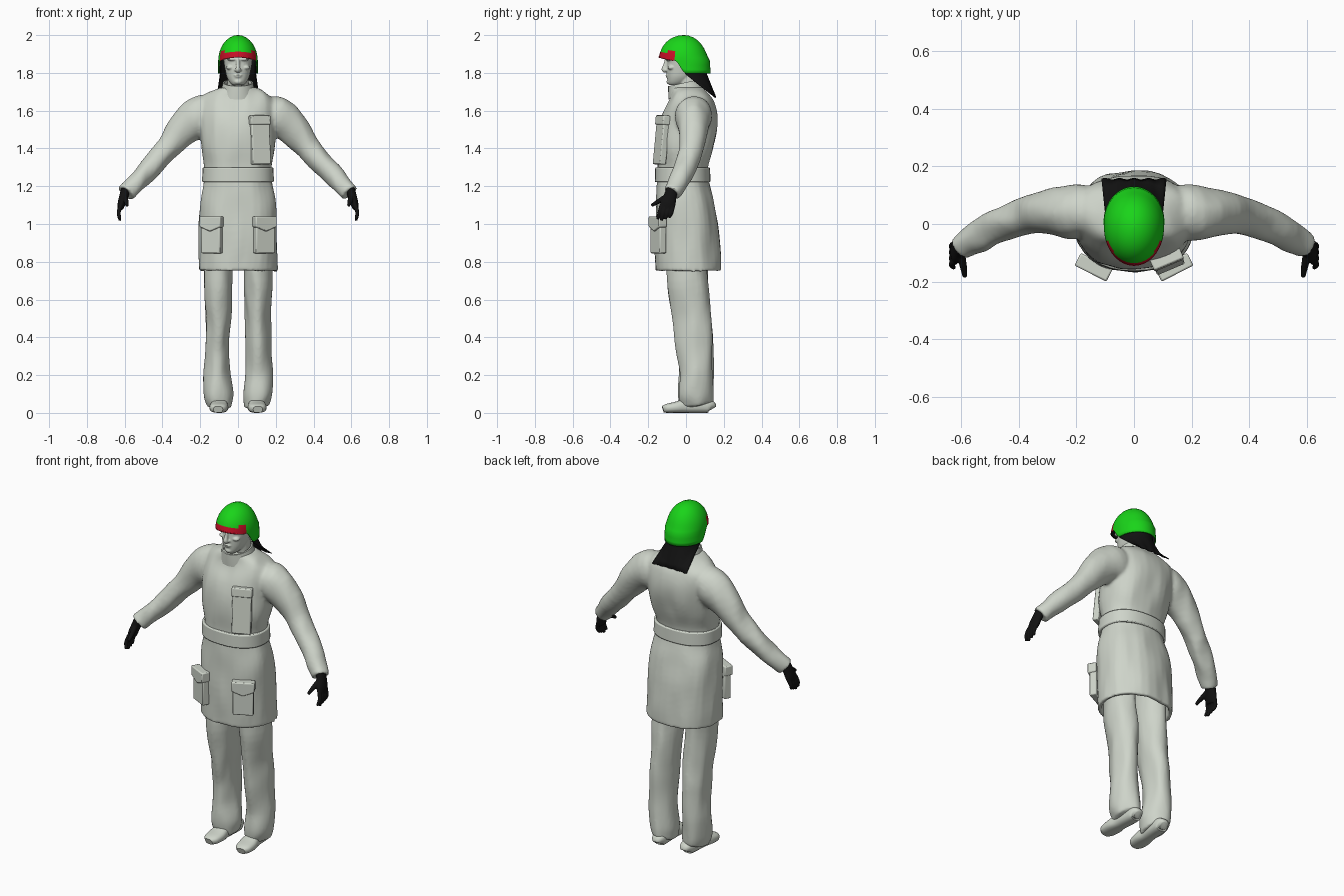
import bpy, bmesh, math
from mathutils import Vector, Matrix, noise

cube = bpy.data.objects.get("Cube")
if cube:
    bpy.data.objects.remove(cube, do_unlink=True)


def material(name, rgb):
    m = bpy.data.materials.new(name)
    m.use_nodes = True
    m.diffuse_color = (*rgb, 1)
    node = next(n for n in m.node_tree.nodes if n.type == 'BSDF_PRINCIPLED')
    node.inputs["Base Color"].default_value = (*rgb, 1)
    node.inputs["Roughness"].default_value = 0.7
    return m


GREY = material("pale_grey", (0.62, 0.66, 0.59))
GREEN = material("bright_green", (0.01, 0.66, 0.01))
RED = material("red", (0.58, 0.005, 0.02))
BLACK = material("black", (0.006, 0.006, 0.006))


def spline(rows, steps=4):
    """Smoothly fill in between stations."""
    p = [Vector(r) for r in rows]
    out = []
    for i in range(len(p) - 1):
        a, b, c, d = p[max(i - 1, 0)], p[i], p[i + 1], p[min(i + 2, len(p) - 1)]
        for k in range(steps):
            t = k / steps
            out.append(b + (c - a) * (t / 2) + (a * 2 - b * 5 + c * 4 - d) * (t * t / 2)
                       + (b * 3 - a - c * 3 + d) * (t ** 3 / 2))
    return out + [p[-1]]


def ellipse(c, u, v, n=2.0, count=32):
    def power(w):
        return math.copysign(abs(w) ** (2 / n), w)
    angles = [2 * math.pi * i / count for i in range(count)]
    return [c + u * power(math.cos(a)) + v * power(math.sin(a)) for a in angles]


def level(z, rx, front, back, n=2.0):
    """Horizontal cross-section given its width, front and back."""
    return ellipse(Vector((0, (front + back) / 2, z)), Vector((rx, 0, 0)),
                   Vector((0, (back - front) / 2, 0)), n)


def loft(bm, rings, closed=True, caps=(True, True)):
    rows = [[bm.verts.new(p) for p in ring] for ring in rings]
    n = len(rows[0])
    for r0, r1 in zip(rows, rows[1:]):
        for i in range(n if closed else n - 1):
            j = (i + 1) % n
            bm.faces.new((r0[i], r0[j], r1[j], r1[i]))
    for row, cap in ((rows[0], caps[0]), (rows[-1], caps[1])):
        if cap:
            bm.faces.new(row)


def tube(bm, rows, ref=(0, 1, 0), side=1, n=2.0, count=20):
    """Limb through stations of x, y, z, thickness, breadth along ref."""
    rows = spline(rows)
    pts = [Vector(r[:3]) for r in rows]
    ref = Vector(ref)
    rings = []
    for i, r in enumerate(rows):
        t = (pts[min(i + 1, len(pts) - 1)] - pts[max(i - 1, 0)]).normalized()
        u = (ref - t * ref.dot(t)).normalized()
        ring = ellipse(pts[i], u * r[4], t.cross(u) * r[3], n, count)
        rings.append([Vector((p.x * side, p.y, p.z)) for p in ring])
    loft(bm, rings)


def ball(bm, c, size):
    m = Matrix.Translation(c) @ Matrix.Diagonal((*size, 1))
    bmesh.ops.create_uvsphere(bm, u_segments=16, v_segments=10, radius=1, matrix=m)


def finish(name, bm, mats, voxel=0, bevel=0, folds=0):
    if folds:
        for v in bm.verts:
            q = Vector((v.co.x * 13, v.co.y * 13, v.co.z * 5))
            v.co += noise.noise_vector(q) * folds
    bmesh.ops.recalc_face_normals(bm, faces=bm.faces)
    mesh = bpy.data.meshes.new(name)
    bm.to_mesh(mesh)
    bm.free()
    for m in mats:
        mesh.materials.append(m)
    mesh.shade_smooth()
    mesh.set_sharp_from_angle(angle=math.radians(40))
    ob = bpy.data.objects.new(name, mesh)
    bpy.context.scene.collection.objects.link(ob)
    if voxel:
        mod = ob.modifiers.new("fuse", 'REMESH')
        mod.mode, mod.voxel_size, mod.use_smooth_shade = 'VOXEL', voxel, True
        mod = ob.modifiers.new("soften", 'SMOOTH')
        mod.factor, mod.iterations = 0.5, 4
    if bevel:
        mod = ob.modifiers.new("round", 'BEVEL')
        mod.width, mod.segments = bevel, 2
    return ob


# Coat: hollow skirt, torso and both sleeves fused together
bm = bmesh.new()
outer = [(0.75, 0.208, -0.163, 0.183), (0.85, 0.208, -0.166, 0.18), (1.0, 0.206, -0.165, 0.168),
         (1.12, 0.198, -0.162, 0.148), (1.22, 0.18, -0.154, 0.12), (1.3, 0.178, -0.15, 0.115),
         (1.4, 0.195, -0.157, 0.145), (1.5, 0.2, -0.148, 0.165), (1.58, 0.205, -0.127, 0.167),
         (1.65, 0.2, -0.092, 0.15), (1.69, 0.165, -0.078, 0.125), (1.725, 0.09, -0.075, 0.09)]
inside = [level(0.95, 0.165, -0.13, 0.13, 2.3), level(0.755, 0.185, -0.142, 0.16, 2.3)]
loft(bm, inside + [level(*r, 2.3) for r in spline(outer)])
for s in (1, -1):
    tube(bm, [(0.11, 0.04, 1.6, 0.08, 0.08), (0.2, 0.04, 1.57, 0.108, 0.095),
              (0.29, 0.04, 1.505, 0.09, 0.08), (0.37, 0.03, 1.405, 0.066, 0.064),
              (0.47, -0.005, 1.295, 0.059, 0.06), (0.56, -0.055, 1.2, 0.051, 0.053),
              (0.592, -0.078, 1.163, 0.049, 0.05)], side=s, count=28)
finish("coat", bm, [GREY], voxel=0.009, folds=0.01)

# Belt
bm = bmesh.new()
loft(bm, [level(1.222, 0.19, -0.165, 0.13, 2.3), level(1.3, 0.188, -0.163, 0.127, 2.3)])
finish("belt", bm, [GREY], bevel=0.006)

# Stand-up collar, higher at the back
bm = bmesh.new()
collar = [level(1.68, 0.1, -0.092, 0.1), level(1.72, 0.086, -0.094, 0.088),
          level(1.75, 0.08, -0.094, 0.082), level(1.75, 0.072, -0.086, 0.074),
          level(1.69, 0.07, -0.08, 0.07)]
loft(bm, [[p + Vector((0, 0, 0.22 * p.y)) for p in r] for r in collar], caps=(False, False))
finish("collar", bm, [GREY])


# Pockets: rounded plates following the curve of the coat
def plate(name, outline, depth, place):
    bm = bmesh.new()
    loft(bm, [[place @ Vector((x, y, z)) for x, z in outline] for y in (-depth, 0.02)])
    finish(name, bm, [GREY], bevel=0.006)


def box(w, low, high):
    return [(-w, low), (w, low), (w, high), (-w, high)]


for s, word in ((1, "left"), (-1, "right")):
    place = Matrix.Translation((s * 0.138, -0.146, 0.94)) @ Matrix.Rotation(s * 0.47, 4, 'Z')
    plate(word + "_hip_pocket", box(0.056, -0.095, 0.085), 0.02, place)
    flap = [(-0.062, 0.045), (0, 0.02), (0.062, 0.045), (0.062, 0.1), (-0.062, 0.1)]
    plate(word + "_hip_pocket_flap", flap, 0.029, place)
place = (Matrix.Translation((0.118, -0.132, 1.44)) @ Matrix.Rotation(0.4, 4, 'Z')
         @ Matrix.Rotation(-0.1, 4, 'X'))
plate("chest_pocket", box(0.052, -0.125, 0.13), 0.016, place)
plate("chest_pocket_flap", box(0.056, 0.085, 0.135), 0.022, place)

# Trousers and shoes
for s, word in ((1, "left"), (-1, "right")):
    bm = bmesh.new()
    legs = [(0.1, 0, 0.97, 0.075, 0.105), (0.105, 0.005, 0.75, 0.073, 0.105),
            (0.105, 0.02, 0.6, 0.071, 0.105), (0.105, 0.032, 0.5, 0.068, 0.103),
            (0.108, 0.043, 0.4, 0.066, 0.101), (0.11, 0.052, 0.3, 0.066, 0.094),
            (0.11, 0.055, 0.2, 0.07, 0.089), (0.105, 0.05, 0.1, 0.077, 0.092),
            (0.1, 0.052, 0.05, 0.068, 0.088), (0.1, 0.054, 0.035, 0.064, 0.084)]
    tube(bm, legs, side=s, count=28)
    finish(word + "_trouser_leg", bm, [GREY], voxel=0.008, folds=0.012)
    bm = bmesh.new()
    shoe = [(0.14, 0.02, 0.022), (0.125, 0.038, 0.035), (0.06, 0.043, 0.04), (0, 0.043, 0.038),
            (-0.05, 0.05, 0.03), (-0.1, 0.044, 0.024), (-0.122, 0.025, 0.018)]
    tube(bm, [(0.098 - 0.06 * y, y, h, h, w) for y, w, h in shoe], ref=(1, 0, 0), side=s, n=2.6)
    finish(word + "_shoe", bm, [GREY])

# Gloves
for s, word in ((1, "left"), (-1, "right")):
    bm = bmesh.new()
    tube(bm, [(0.588, -0.07, 1.2, 0.026, 0.03), (0.604, -0.083, 1.15, 0.024, 0.034),
              (0.616, -0.095, 1.11, 0.021, 0.041), (0.622, -0.1, 1.08, 0.015, 0.037)], side=s)
    for i in range(4):
        y = 0.021 * i
        tip = 1.018 + 0.008 * abs(i - 1)
        tube(bm, [(0.62, y - 0.13, 1.1, 0.011, 0.011), (0.632, y - 0.14, 1.06, 0.011, 0.011),
                  (0.624, y - 0.152, tip, 0.008, 0.008)], side=s, count=10)
    tube(bm, [(0.602, -0.095, 1.15, 0.016, 0.016), (0.592, -0.145, 1.12, 0.013, 0.013),
              (0.586, -0.183, 1.097, 0.009, 0.009)], ref=(0, 0, 1), side=s, count=10)
    finish(word + "_glove", bm, [BLACK], voxel=0.004)

# Head with neck, nose, brow, cheeks, lips and chin
bm = bmesh.new()
skull = [(1.735, 0.028, -0.09, -0.02), (1.75, 0.044, -0.097, 0.01), (1.78, 0.06, -0.1, 0.045),
         (1.82, 0.069, -0.102, 0.075), (1.855, 0.075, -0.099, 0.088), (1.9, 0.077, -0.1, 0.09),
         (1.94, 0.06, -0.075, 0.07)]
loft(bm, [level(*r, 2.2) for r in spline(skull)])
tube(bm, [(0, 0.03, 1.66, 0.062, 0.062), (0, 0.02, 1.73, 0.058, 0.06), (0, 0.01, 1.81, 0.055, 0.06)])
tube(bm, [(0, -0.1, 1.872, 0.009, 0.012), (0, -0.109, 1.84, 0.01, 0.012),
          (0, -0.116, 1.818, 0.014, 0.014), (0, -0.106, 1.808, 0.012, 0.01)], count=12)
ball(bm, (0, -0.096, 1.788), (0.024, 0.013, 0.005))
ball(bm, (0, -0.094, 1.779), (0.02, 0.013, 0.005))
ball(bm, (0, -0.09, 1.753), (0.022, 0.014, 0.013))
for s in (1, -1):
    ball(bm, (s * 0.03, -0.092, 1.872), (0.028, 0.016, 0.008))
    ball(bm, (s * 0.042, -0.078, 1.828), (0.022, 0.02, 0.012))
    ball(bm, (s * 0.012, -0.104, 1.815), (0.008, 0.01, 0.007))
finish("head", bm, [GREY], voxel=0.004)

# Helmet: dome, raised red front rim, dropped neck guard
bm = bmesh.new()
COUNT = 64


def helmet_ring(rise, reach, drop, flare):
    ring = []
    for i in range(COUNT):
        a = 2 * math.pi * i / COUNT
        b = math.sin(a)
        guard = min(max((b + 0.4) / 0.5, 0), 1)
        guard = guard * guard * (3 - 2 * guard)
        base = 1.865 + 0.022 * max(0, -b) ** 2
        r = reach + flare * (0.13 * guard * max(b, 0) + 0.05 * max(0, -b) ** 2)
        y = -0.012 + r * b * (0.122 if b > 0 else 0.125)
        ring.append(Vector((r * 0.104 * math.cos(a), y,
                            base + (2.0 - base) * rise - drop * 0.068 * guard)))
    return ring


domes = [math.radians(d) for d in (2, 12, 24, 36, 48, 60, 69, 77, 84, 90)]
rings = [helmet_ring(math.cos(p), math.sin(p), 0, (p / 1.57) ** 8) for p in domes[:-1]]
rings += [helmet_ring(0, 1, d, 1 + d * 0.3) for d in (0, 0.35, 0.7, 1)]
loft(bm, rings, caps=(True, False))
for f in bm.faces:
    c = f.calc_center_median()
    if c.y < -0.058 and c.z < 1.912:
        f.material_index = 1
helmet = finish("helmet", bm, [GREEN, RED, BLACK])
mod = helmet.modifiers.new("shell", 'SOLIDIFY')
mod.thickness, mod.offset, mod.material_offset = 0.006, -1, 2

# Neck cloth hanging from inside the helmet
bm = bmesh.new()
rows = []
for k in range(9):
    t = max(0, (k - 3) / 5)
    row = []
    for i in range(21):
        a = math.pi * i / 20
        top = Vector((0.096 * math.cos(a), 0.115 * math.sin(a) - 0.005, 1.87 - 0.025 * min(k, 3)))
        end = Vector((0.113 * (1 - i / 10), 0.157 + 0.003 * math.sin(9 * a), 1.672))
        row.append(top.lerp(end, t))
    rows.append(row)
loft(bm, rows, closed=False, caps=(False, False))
cloth = finish("neck_cloth", bm, [BLACK])
cloth.modifiers.new("thickness", 'SOLIDIFY').thickness = 0.005
